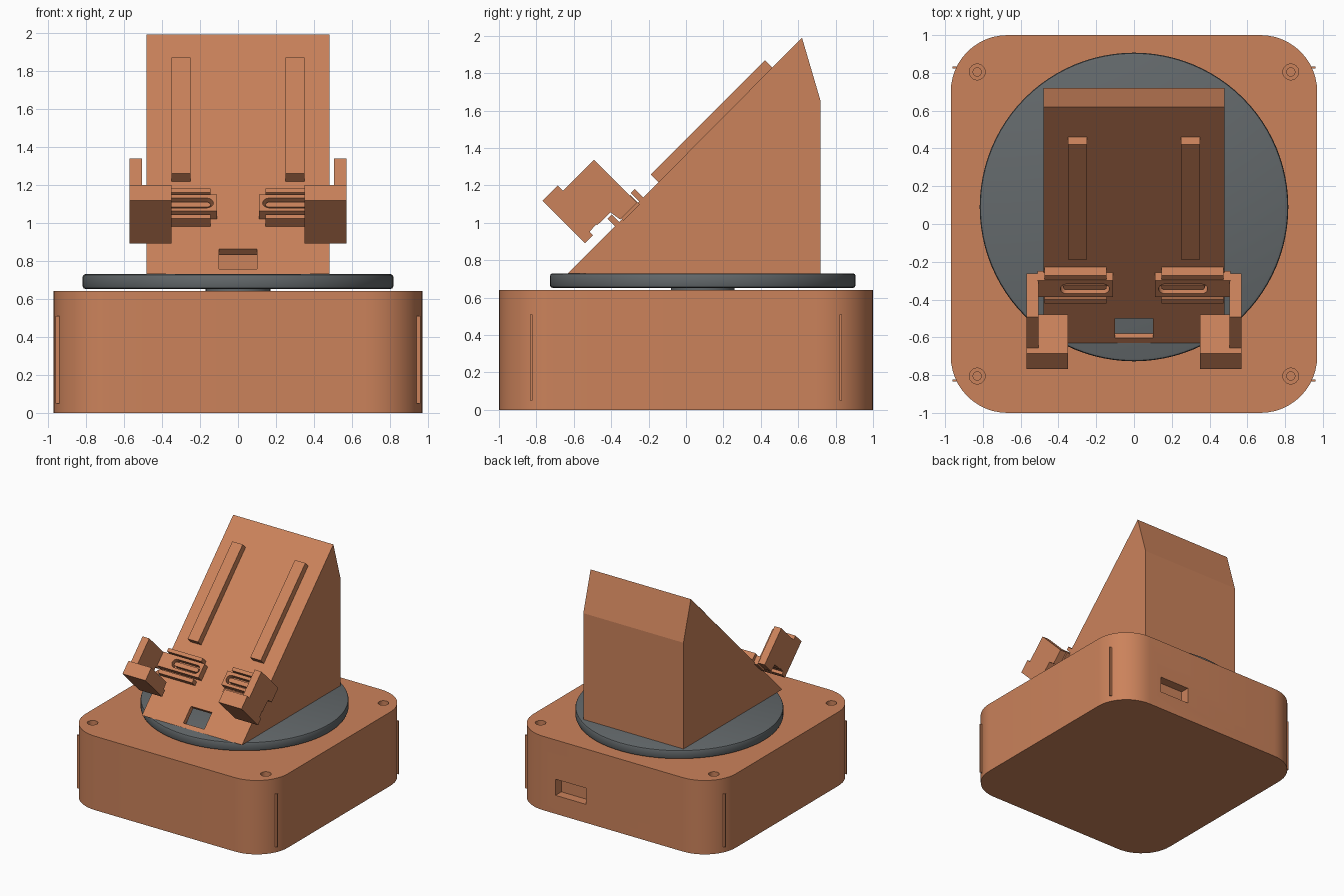
import bpy, bmesh, math
from mathutils import Vector

cube = bpy.data.objects.get("Cube")
if cube:
    bpy.data.objects.remove(cube, do_unlink=True)


def material(name, rgb):
    m = bpy.data.materials.new(name)
    m.use_nodes = True
    m.diffuse_color = (*rgb, 1)
    m.node_tree.nodes["Principled BSDF"].inputs["Base Color"].default_value = (*rgb, 1)
    return m


COPPER = material("copper orange", (0.60, 0.225, 0.105))
GREY = material("slate grey", (0.125, 0.14, 0.147))


def prism(name, outline, along, mat=COPPER):
    """Extrude a closed 3D outline along a vector."""
    bm = bmesh.new()
    face = bm.faces.new([bm.verts.new(p) for p in outline])
    grown = bmesh.ops.extrude_face_region(bm, geom=[face])["geom"]
    verts = [v for v in grown if isinstance(v, bmesh.types.BMVert)]
    bmesh.ops.translate(bm, verts=verts, vec=Vector(along))
    bmesh.ops.recalc_face_normals(bm, faces=bm.faces)
    mesh = bpy.data.meshes.new(name)
    bm.to_mesh(mesh)
    bm.free()
    mesh.materials.append(mat)
    ob = bpy.data.objects.new(name, mesh)
    bpy.context.collection.objects.link(ob)
    return ob


def activate(ob):
    bpy.ops.object.select_all(action="DESELECT")
    ob.select_set(True)
    bpy.context.view_layer.objects.active = ob


def cut(ob, cutter):
    """Subtract the cutter, then discard it."""
    cutter.hide_render = True
    mod = ob.modifiers.new("cut", "BOOLEAN")
    mod.operation, mod.solver, mod.object = "DIFFERENCE", "EXACT", cutter
    activate(ob)
    bpy.ops.object.modifier_apply(modifier=mod.name)
    bpy.data.objects.remove(cutter, do_unlink=True)


def smooth(ob):
    activate(ob)
    bpy.ops.object.shade_smooth_by_angle(angle=math.radians(30))


def box(name, x, y, z, mat=COPPER):
    pts = [(x[0], y[0], z[0]), (x[1], y[0], z[0]), (x[1], y[1], z[0]), (x[0], y[1], z[0])]
    return prism(name, pts, (0, 0, z[1] - z[0]), mat)


def cylinder(name, cx, cy, r, z0, z1, mat=COPPER, sides=32):
    angles = [2 * math.pi * i / sides for i in range(sides)]
    pts = [(cx + r * math.cos(a), cy + r * math.sin(a), z0) for a in angles]
    return prism(name, pts, (0, 0, z1 - z0), mat)


def rounded(w, h, r, steps):
    """Rounded rectangle of half sizes w, h."""
    pts = []
    for q, (sx, sy) in enumerate([(1, 1), (-1, 1), (-1, -1), (1, -1)]):
        for i in range(steps + 1):
            a = (q + i / steps) * math.pi / 2
            pts.append((sx * (w - r) + r * math.cos(a), sy * (h - r) + r * math.sin(a)))
    return pts


# Coordinates on the sloped face: s runs up the slope, n points out of it
HALF = math.sqrt(0.5)
FOOT_Y, FOOT_Z = -0.63, 0.73


def on_slope(x, s, n):
    return (x, FOOT_Y + (s - n) * HALF, FOOT_Z + (s + n) * HALF)


def slope_prism(name, side, x, profile):
    pts = [on_slope(side * x[0], s, n) for s, n in profile]
    return prism(name, pts, (side * (x[1] - x[0]), 0, 0))


def slope_box(name, side, x, s, n):
    return slope_prism(name, side, x, [(s[0], n[0]), (s[1], n[0]), (s[1], n[1]), (s[0], n[1])])


def slope_stadium(name, side, cx, cs, w, h, n0, n1):
    pts = [on_slope(side * (cx + u), cs + v, n0) for u, v in rounded(w, h, h * 0.98, 6)]
    return prism(name, pts, Vector((0, -HALF, HALF)) * (n1 - n0))


# Base with screw holes and a rear port
base = prism("base", [(x, y, 0) for x, y in rounded(0.97, 1.0, 0.3, 12)], (0, 0, 0.64))
for sx in (1, -1):
    for sy in (1, -1):
        cut(base, cylinder("bore", sx * 0.83, sy * 0.805, 0.042, 0.60, 0.7))
        cut(base, cylinder("hole", sx * 0.83, sy * 0.805, 0.022, 0.30, 0.7))
cut(base, box("port_cut", (0.26, 0.55), (0.92, 1.1), (0.16, 0.30)))
smooth(base)

# Thin vertical fins at the base corners
for sx, side in ((1, "left"), (-1, "right")):
    for sy, end in ((1, "back"), (-1, "front")):
        box(f"{end}_{side}_fin", (sx * 0.9, sx * 0.96), (sy * 0.822, sy * 0.834), (0.05, 0.51))

# Turntable
smooth(cylinder("turntable_hub", 0, 0.09, 0.17, 0.635, 0.66, GREY, 48))
disc = cylinder("turntable", 0, 0.09, 0.817, 0.652, 0.73, GREY, 96)
bevel = disc.modifiers.new("edge", "BEVEL")
bevel.width, bevel.segments, bevel.limit_method = 0.014, 2, "ANGLE"
activate(disc)
bpy.ops.object.modifier_apply(modifier="edge")
smooth(disc)

# Hollow wedge stand with a cable window
outer = [(FOOT_Y, FOOT_Z), (0.62, 1.99), (0.72, 1.65), (0.72, FOOT_Z)]
inner = [(-0.60, 0.70), (0.59, 1.89), (0.68, 1.63), (0.68, 0.70)]
stand = prism("stand", [(-0.48, y, z) for y, z in outer], (0.96, 0, 0))
cut(stand, prism("cavity", [(-0.44, y, z) for y, z in inner], (0.88, 0, 0)))
cut(stand, slope_box("window_cut", 1, (-0.1, 0.1), (0.036, 0.185), (-0.08, 0.05)))

for side, label in ((1, "left"), (-1, "right")):
    # Long support rail
    slope_box(f"{label}_rail", side, (0.25, 0.35), (0.686, 1.55), (-0.01, 0.062))

    # Connector block with a rounded socket and tongue
    block = slope_box(f"{label}_connector", side, (0.11, 0.51), (0.407, 0.53), (-0.01, 0.062))
    cut(block, slope_stadium("socket_cut", side, 0.26, 0.467, 0.13, 0.036, 0.012, 0.1))
    smooth(block)
    smooth(slope_stadium(f"{label}_tongue", side, 0.26, 0.467, 0.115, 0.018, 0.005, 0.05))
    slope_box(f"{label}_lower_rib", side, (0.145, 0.475), (0.354, 0.387), (-0.01, 0.058))
    slope_box(f"{label}_upper_rib", side, (0.145, 0.475), (0.54, 0.57), (-0.01, 0.066))

    # Cradle arm: outer cheek plate and front lip
    slope_prism(f"{label}_cheek", side, (0.505, 0.57),
                [(0.29, 0.072), (0.39, 0.07), (0.40, 0.007), (0.527, 0.007),
                 (0.527, 0.332), (0.29, 0.332)])
    slope_prism(f"{label}_lip", side, (0.35, 0.57),
                [(0.178, 0.05), (0.237, 0.05), (0.237, 0.075), (0.293, 0.08),
                 (0.293, 0.371), (0.178, 0.371)])
